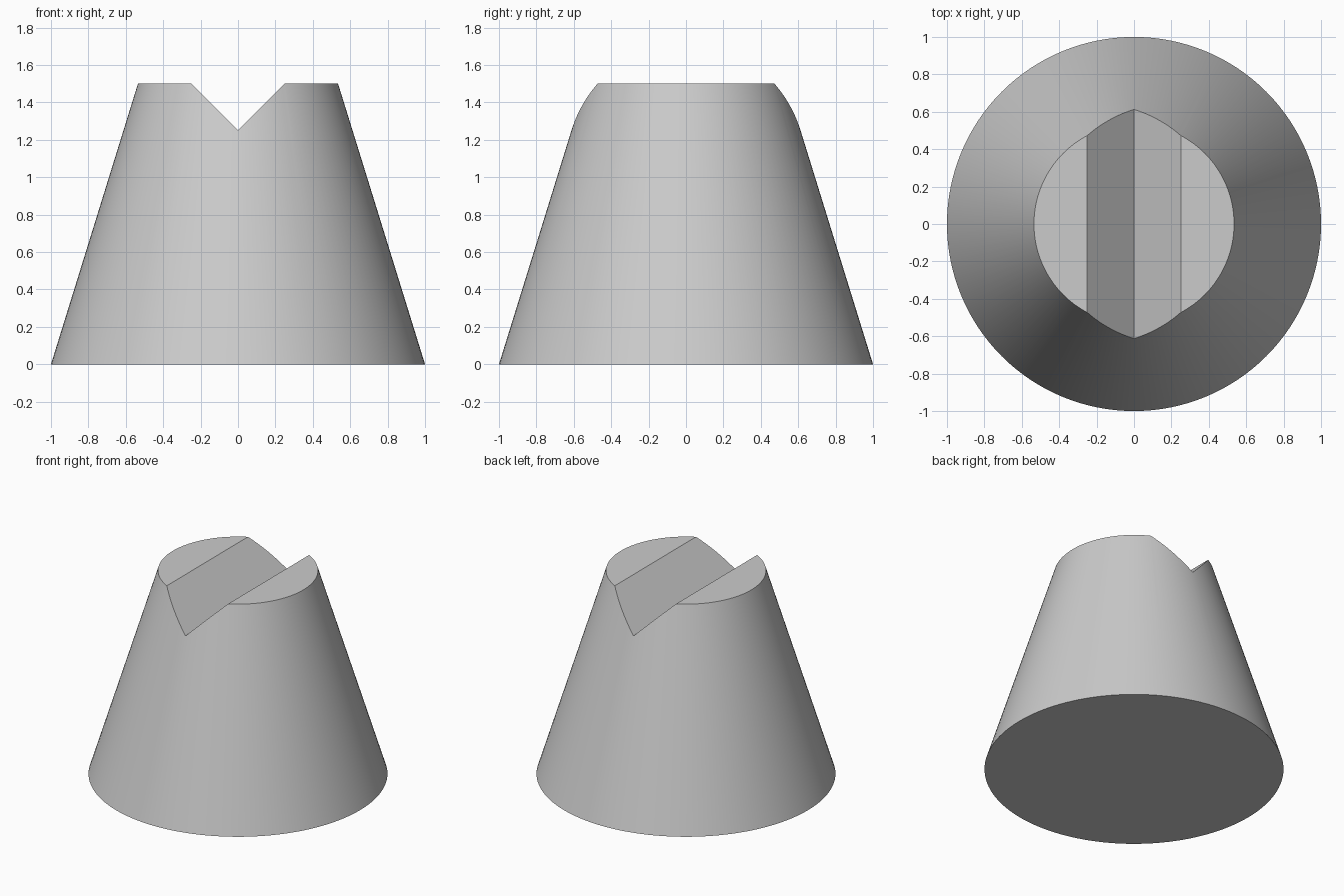
import bpy, bmesh, math

if "Cube" in bpy.data.objects:
    bpy.data.objects.remove(bpy.data.objects["Cube"])

HEIGHT, R_BASE, R_TOP = 1.5, 1.0, 0.535
NOTCH_Z = 1.25

grey = bpy.data.materials.new("light grey")
grey.diffuse_color = (0.6, 0.6, 0.6, 1)
grey.use_nodes = True
grey.node_tree.nodes["Principled BSDF"].inputs["Base Color"].default_value = grey.diffuse_color


def make_object(name, bm):
    bmesh.ops.recalc_face_normals(bm, faces=bm.faces)
    mesh = bpy.data.meshes.new(name)
    bm.to_mesh(mesh)
    bm.free()
    mesh.materials.append(grey)
    obj = bpy.data.objects.new(name, mesh)
    bpy.context.collection.objects.link(obj)
    return obj


# Tapered round body
bm = bmesh.new()
bmesh.ops.create_cone(bm, cap_ends=True, segments=128,
                      radius1=R_BASE, radius2=R_TOP, depth=HEIGHT)
bmesh.ops.translate(bm, verts=bm.verts, vec=(0, 0, HEIGHT / 2))
body = make_object("notched_cone", bm)

# V-shaped prism that cuts the groove from front to back
bm = bmesh.new()
profile = [(0, NOTCH_Z), (0.5, NOTCH_Z + 0.5), (-0.5, NOTCH_Z + 0.5)]
face = bm.faces.new([bm.verts.new((x, -1.2, z)) for x, z in profile])
ext = bmesh.ops.extrude_face_region(bm, geom=[face], use_keep_orig=True)
bmesh.ops.translate(bm, vec=(0, 2.4, 0),
                    verts=[v for v in ext["geom"] if isinstance(v, bmesh.types.BMVert)])
cutter = make_object("groove_cutter", bm)
cutter.hide_render = True

# Cut the groove, then discard the cutter
cut = body.modifiers.new("groove", 'BOOLEAN')
cut.operation = 'DIFFERENCE'
cut.solver = 'EXACT'
cut.object = cutter
bpy.ops.object.select_all(action='DESELECT')
bpy.context.view_layer.objects.active = body
body.select_set(True)
bpy.ops.object.modifier_apply(modifier=cut.name)
bpy.data.objects.remove(cutter)

# Smooth wall with crisp rims and groove
bpy.ops.object.shade_smooth_by_angle(angle=math.radians(30))
